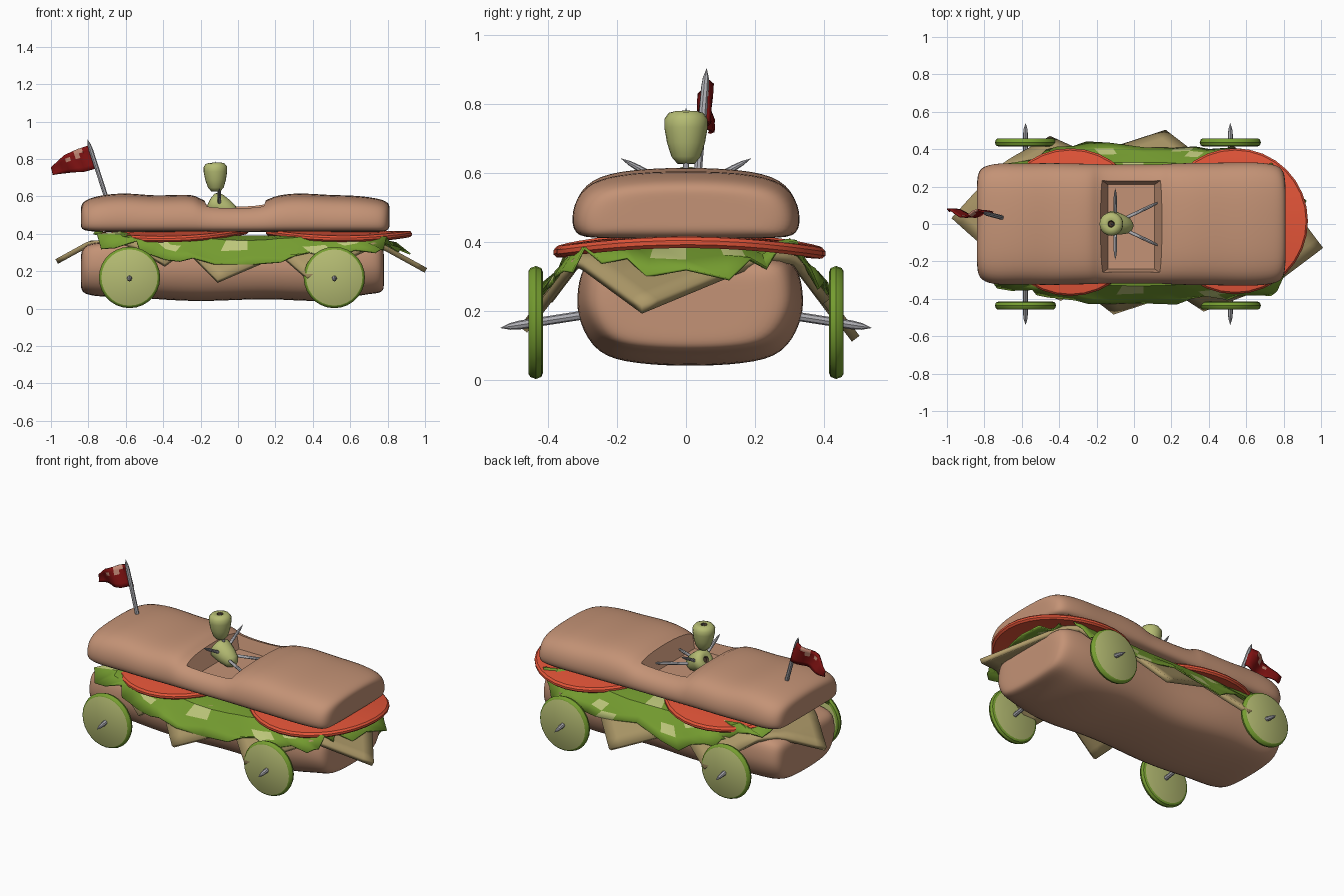
import bpy, bmesh, math, random
from mathutils import Vector

if "Cube" in bpy.data.objects:
    bpy.data.objects.remove(bpy.data.objects["Cube"])

random.seed(4)


def mat(name, r, g, b):
    m = bpy.data.materials.new(name)
    m.diffuse_color = (r, g, b, 1)
    m.use_nodes = True
    m.node_tree.nodes["Principled BSDF"].inputs["Base Color"].default_value = m.diffuse_color
    return m


BREAD = mat("bread", .55, .29, .18)
TOMATO = mat("tomato red", .77, .09, .04)
LEAF = mat("leaf green", .18, .34, .03)
PALE = mat("pale leaf", .52, .58, .2)
CHEESE = mat("cheese tan", .42, .32, .14)
FLAG = mat("flag red", .22, .006, .006)
PATCH = mat("flag patch", .55, .25, .18)
STEEL = mat("stick grey", .42, .42, .45)
FLESH = mat("olive green", .46, .5, .17)
HOLE = mat("dark hole", .08, .05, .03)


def make(name, verts, faces, mats, rule=None, angle=40, thick=0):
    me = bpy.data.meshes.new(name)
    me.from_pydata([tuple(v) for v in verts], [], faces)
    bm = bmesh.new()
    bm.from_mesh(me)
    bmesh.ops.remove_doubles(bm, verts=bm.verts, dist=.0002)
    bmesh.ops.recalc_face_normals(bm, faces=bm.faces)
    bm.to_mesh(me)
    bm.free()
    for m in mats:
        me.materials.append(m)
    for p in me.polygons:
        p.use_smooth = True
        if rule:
            p.material_index = rule(p)
    me.set_sharp_from_angle(angle=math.radians(angle))
    ob = bpy.data.objects.new(name, me)
    bpy.context.collection.objects.link(ob)
    if thick:
        s = ob.modifiers.new("thickness", 'SOLIDIFY')
        s.thickness = thick
        s.offset = 0
    return ob


def lathe(name, profile, at, axis, mats, rule=None, n=16, warp=None, angle=40):
    """Spin (radius, height) points round an axis through a point."""
    q = Vector(axis).to_track_quat('Z', 'Y')
    vs, fs = [], []
    for r, h in profile:
        for i in range(n):
            a = 2 * math.pi * i / n
            v = Vector(at) + q @ Vector((r * math.cos(a), r * math.sin(a), h))
            vs.append(warp(v) if warp else v)
    for j in range(len(profile) - 1):
        for i in range(n):
            k = (i + 1) % n
            fs.append((j * n + i, j * n + k, j * n + n + k, j * n + n + i))
    return make(name, vs, fs, mats, rule, angle)


def stick(name, a, b, r=.011):
    a, b = Vector(a), Vector(b)
    L = (b - a).length
    return lathe(name, [(0, 0), (r, .01), (r, L - .06), (r * .75, L - .03), (0, L)], a, b - a, [STEEL], n=8)


def loft(name, half, sections, cy):
    """Bun: mirrored half profile swept through (x, half width, bottom, top)."""
    prof = half + [(-y, z) for y, z in half[-2:0:-1]]
    n = len(prof)
    caps = [sections[0]] + sections + [sections[-1]]
    vs, fs = [], []
    for i, (x, w, b, t) in enumerate(caps):
        s = .6 if i in (0, len(caps) - 1) else 1
        for y, z in prof:
            vs.append((x, cy + y * w * s, (b + t) / 2 + (z - .5) * (t - b) * s))
    for j in range(len(caps) - 1):
        for i in range(n):
            k = (i + 1) % n
            fs.append((j * n + i, j * n + k, j * n + n + k, j * n + n + i))
    fs += [tuple(range(n)), tuple(range(len(vs) - n, len(vs)))]
    ob = make(name, vs, fs, [BREAD], angle=180)
    ob.modifiers.new("smooth", 'SUBSURF').levels = 2
    ob.modifiers["smooth"].render_levels = 2
    return ob


# Buns
loft("bottom_bun",
     [(0, 0), (.5, .02), (.84, .1), (1, .4), (1.02, .62), (.97, .92), (.8, 1), (0, 1)],
     [(-.84, .24, .10, .30), (-.82, .29, .075, .34), (-.74, .31, .06, .36), (-.58, .31, .06, .36),
      (-.4, .32, .045, .36), (-.2, .31, .035, .36), (0, .30, .045, .36), (.2, .31, .05, .36),
      (.38, .325, .035, .36), (.55, .325, .045, .36), (.68, .31, .075, .36),
      (.76, .29, .08, .35), (.78, .24, .10, .31)], .012)
top = loft("top_bun",
           [(0, 0), (.82, 0), (1, .04), (1.02, .4), (.92, .78), (.64, .97), (0, 1.02)],
           [(-.84, .25, .43, .55), (-.82, .30, .415, .58), (-.74, .325, .41, .605), (-.6, .32, .41, .62),
            (-.45, .325, .41, .60), (-.3, .32, .41, .61), (-.215, .32, .41, .605), (-.18, .315, .41, .56),
            (.14, .315, .41, .56), (.175, .32, .41, .60), (.32, .325, .41, .62), (.48, .325, .41, .605),
            (.62, .33, .41, .605), (.74, .32, .41, .59), (.79, .30, .41, .575), (.81, .25, .43, .555)], 0)

# Cockpit recess, cut with a tapered block
lo, hi = (-.14, .11, -.24, .21, .475), (-.21, .18, -.29, .26, .66)
cv = [(x, y, c[4]) for c in (lo, hi) for x, y in ((c[0], c[2]), (c[1], c[2]), (c[1], c[3]), (c[0], c[3]))]
cut = make("cockpit_cutter", cv, [(0, 1, 2, 3), (4, 5, 6, 7), (0, 1, 5, 4), (1, 2, 6, 5), (2, 3, 7, 6), (3, 0, 4, 7)], [BREAD])
bo = top.modifiers.new("cockpit", 'BOOLEAN')
bo.operation, bo.object, bo.solver = 'DIFFERENCE', cut, 'EXACT'
bpy.context.view_layer.update()
me = bpy.data.meshes.new_from_object(top.evaluated_get(bpy.context.evaluated_depsgraph_get()))
top.modifiers.clear()
top.data = me
me.set_sharp_from_angle(angle=math.radians(35))
bpy.data.objects.remove(cut)


def drape(x, y, z):
    """Lay a flat point over the edges of the bottom bun."""
    dy, dx = max(0, abs(y) - .31), max(0, abs(x + .03) - .76)
    return Vector((x, math.copysign(min(abs(y), .31) + .5 * dy, y), z - .66 * dy - .55 * dx))


# Cheese slices: square sheets draped corner down
for name, cx, cy, h, deg, z in (("cheese_left", -.42, .06, .55, 183, .35),
                                ("cheese_middle", .03, .02, .67, 78, .36),
                                ("cheese_right", .45, -.05, .56, -8, .355)):
    u = Vector((math.cos(math.radians(deg)), math.sin(math.radians(deg)))) * h
    v = Vector((-u.y, u.x))
    N = 14
    vs = []
    for i in range(N + 1):
        for j in range(N + 1):
            a, b = i / N * 2 - 1, j / N * 2 - 1
            p = Vector((cx, cy)) + u * (a + b) / 2 + v * (a - b) / 2
            vs.append(drape(p.x, p.y, z))
    fs = [(i * (N + 1) + j, i * (N + 1) + j + 1, (i + 1) * (N + 1) + j + 1, (i + 1) * (N + 1) + j)
          for i in range(N) for j in range(N)]
    make(name, vs, fs, [CHEESE], thick=.028)

# Lettuce: ruffled leaf with pale patches
n, rings = 56, (.02, .4, .65, .8, .9, 1)
vs, fs = [], []
for k, r in enumerate(rings):
    for i in range(n):
        a = 2 * math.pi * i / n
        c, s = math.cos(a), math.sin(a)
        ruff = 1 + (r ** 4) * (.05 * math.sin(7 * a + 1) + random.uniform(-.05, .05))
        x = .05 + .80 * r * ruff * math.copysign(abs(c) ** .7, c)
        y = .53 * r * ruff * math.copysign(abs(s) ** .7, s)
        p = drape(x, y, .386)
        p.z += r ** 6 * (.018 * math.sin(13 * a) + random.uniform(-.015, .025))
        vs.append(p)
for k in range(len(rings) - 1):
    for i in range(n):
        j = (i + 1) % n
        fs.append((k * n + i, k * n + j, k * n + n + j, k * n + n + i))
fs.append(tuple(range(n)))
make("lettuce", vs, fs, [LEAF, PALE],
     lambda p: int(math.sin(p.center.x * 23 + 1) * math.sin(p.center.y * 31 + p.center.x * 9) > .55),
     angle=20, thick=.008)


# Tomato slices, sagging at the sides
def sag(v):
    v.z -= .035 * (abs(v.y) / .4) ** 2
    return v


for name, x, y, r, tilt in (("tomato_left", -.34, .01, .395, .03), ("tomato_right", .54, .015, .39, -.01)):
    lathe(name, [(0, -.016), (r * .5, -.016), (r * .8, -.016), (r - .01, -.016), (r, -.006), (r, .006),
                 (r - .01, .016), (r * .8, .016), (r * .5, .016), (0, .016)],
          (x, y, .402), (-tilt, 0, 1), [TOMATO], n=32, warp=sag)

# Cucumber wheels on sticks
for side, sy in (("front", -1), ("back", 1)):
    for end, x in (("left", -.58), ("right", .515)):
        lathe(f"wheel_{side}_{end}",
              [(0, -.021), (.146, -.021), (.158, -.016), (.164, 0), (.158, .016), (.15, .021), (0, .021)],
              (x, sy * .436, .166), (0, sy, 0), [FLESH, LEAF],
              lambda p: int(abs(p.normal.y) < .95), n=28)
        stick(f"axle_{side}_{end}", (x, sy * .27, .192), (x, sy * .54, .15), .013)

# Olive driver with stick limbs
OLIVE = [(0, -.082), (.025, -.08), (.042, -.06), (.055, -.02), (.063, .025), (.063, .05), (.05, .068),
         (.03, .073), (.018, .07), (.014, .055), (0, .055)]


def hole(at, axis):
    ax = Vector(axis).normalized()
    return lambda p: int((p.center - Vector(at)).dot(ax) > .05
                         and (p.center - Vector(at)).cross(ax).length < .019)


for name, at, ax in (("driver_head", (-.12, 0, .707), (-.03, 0, 1)),
                     ("driver_body", (-.085, 0, .54), (-.75, .15, .4))):
    lathe(name, OLIVE, at, ax, [FLESH, HOLE], hole(at, ax), n=20, angle=60)
stick("driver_neck", (-.09, 0, .54), (-.12, 0, .79), .009)
for side, sy in (("front", -1), ("back", 1)):
    stick(f"driver_arm_{side}", (-.1, sy * .02, .55), (-.1, sy * .19, .643), .009)
    stick(f"driver_leg_{side}", (-.06, sy * .025, .53), (.14, sy * .12, .515), .009)

# Flag on a stick
stick("flag_pole", (-.69, .03, .55), (-.805, .06, .905), .012)
cols = [(-.79, .875, -.753, .75), (-.86, .852, -.82, .732), (-.93, .82, -.90, .727), (-1, .755, -.99, .715)]
M, R = 9, 5
vs = []
for i in range(M + 1):
    t = i / M * 3
    k = min(int(t), 2)
    c = [a + (b - a) * (t - k) for a, b in zip(cols[k], cols[k + 1])]
    for j in range(R + 1):
        f = j / R
        vs.append((c[0] + (c[2] - c[0]) * f, .058 + .022 * math.sin(t * 2.6 + f * 1.2) * min(1, t + .2),
                   c[1] + (c[3] - c[1]) * f))
fs = [(i * (R + 1) + j, i * (R + 1) + j + 1, (i + 1) * (R + 1) + j + 1, (i + 1) * (R + 1) + j)
      for i in range(M) for j in range(R)]
make("flag", vs, fs, [FLAG, PATCH], lambda p: int(p.index in (10, 15, 16, 26)), thick=.008)
